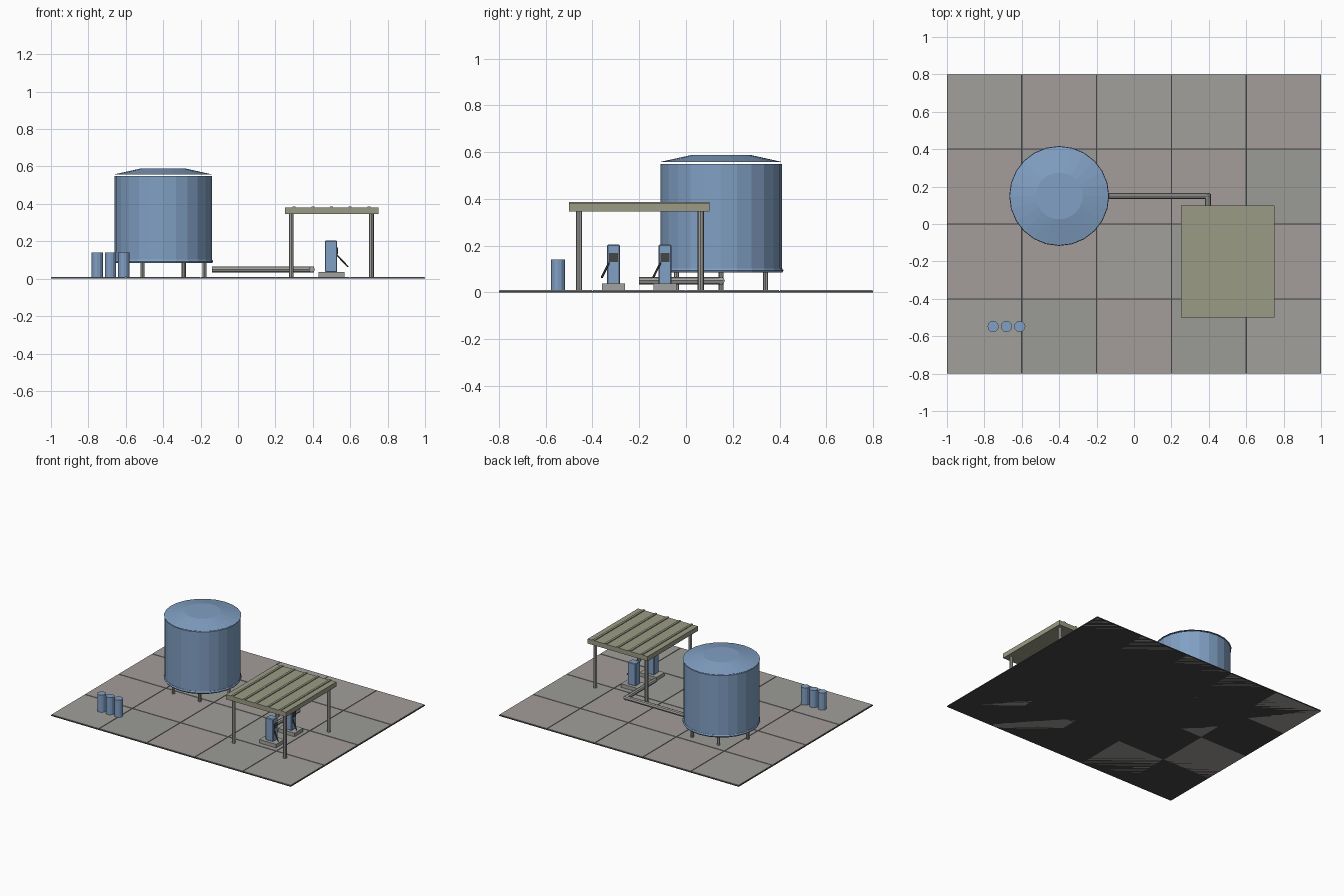
import bpy, random
from math import pi, cos, sin, radians
from mathutils import Vector

if "Cube" in bpy.data.objects:
    bpy.data.objects.remove(bpy.data.objects["Cube"])

random.seed(3)


def material(name, r, g, b):
    m = bpy.data.materials.new(name)
    m.diffuse_color = (r, g, b, 1)
    m.use_nodes = True
    m.node_tree.nodes["Principled BSDF"].inputs["Base Color"].default_value = m.diffuse_color
    return m


BLUE = material("blue_paint", 0.22, 0.35, 0.55)
OLIVE = material("olive_roof", 0.33, 0.33, 0.24)
DARK = material("dark_grey", 0.06, 0.06, 0.06)
STEEL = material("steel", 0.36, 0.36, 0.35)
CONCRETE = [material("concrete_%d" % i, *c) for i, c in enumerate(
    [(0.36, 0.35, 0.33), (0.33, 0.33, 0.31), (0.37, 0.34, 0.32)])]


def finish(name, mat):
    o = bpy.context.object
    o.name = name
    o.data.materials.append(mat)
    return o


def box(name, x, y, z, mat):
    """Box from (min, max) ranges."""
    bpy.ops.mesh.primitive_cube_add(size=1, location=[(r[0] + r[1]) / 2 for r in (x, y, z)])
    o = finish(name, mat)
    o.scale = [r[1] - r[0] for r in (x, y, z)]
    return o


def rod(name, a, b, r, mat, sides=8, top=None):
    """Cylinder or frustum from point a to point b."""
    a, b = Vector(a), Vector(b)
    d = b - a
    bpy.ops.mesh.primitive_cone_add(
        vertices=sides, radius1=r, radius2=r if top is None else top,
        depth=d.length, location=(a + b) / 2,
        rotation=d.to_track_quat('Z', 'Y').to_euler())
    return finish(name, mat)


# Paved ground: dark slab showing in the joints between the tiles
box("ground_slab", (-1, 1), (-0.8, 0.8), (0, 0.006), DARK)
for i in range(5):
    for j in range(4):
        x, y = -1 + 0.4 * i, -0.8 + 0.4 * j
        box("paving_tile", (x + 0.003, x + 0.397), (y + 0.003, y + 0.397),
            (0, 0.01), random.choice(CONCRETE))

# Storage tank with separate shallow roof, base ring and six legs
tx, ty = -0.4, 0.15
rod("tank_body", (tx, ty, 0.085), (tx, ty, 0.55), 0.26, BLUE, 24)
rod("tank_roof", (tx, ty, 0.557), (tx, ty, 0.588), 0.265, BLUE, 24, top=0.125)
bpy.ops.mesh.primitive_torus_add(major_segments=24, minor_segments=6, major_radius=0.257,
                                 minor_radius=0.01, location=(tx, ty, 0.093))
finish("tank_base_ring", BLUE)
for k in range(6):
    x, y = tx + 0.22 * cos(k * pi / 3), ty + 0.22 * sin(k * pi / 3)
    rod("tank_leg", (x, y, 0.01), (x, y, 0.09), 0.011, STEEL)

# Supply pipes from tank to pumps
rod("supply_pipe", (-0.14, ty, 0.05), (0.405, ty, 0.05), 0.016, STEEL)
rod("branch_pipe", (0.395, 0.16, 0.05), (0.395, -0.2, 0.05), 0.016, STEEL)

# Canopy with ribs and four posts
box("canopy_roof", (0.25, 0.75), (-0.5, 0.1), (0.345, 0.38), OLIVE)
for k in range(5):
    x = 0.3 + 0.1 * k
    box("canopy_rib", (x - 0.008, x + 0.008), (-0.5, 0.1), (0.375, 0.386), OLIVE)
for x in (0.285, 0.713):
    for y in (-0.457, 0.063):
        rod("canopy_post", (x, y, 0.01), (x, y, 0.35), 0.013, STEEL)

# Two fuel pumps
for y in (-0.31, -0.09):
    box("pump_island", (0.43, 0.57), (y - 0.05, y + 0.05), (0.01, 0.037), STEEL)
    body = box("pump_body", (0.465, 0.53), (y - 0.028, y + 0.028), (0.035, 0.204), BLUE)
    bpy.ops.object.transform_apply(location=False, rotation=False, scale=True)
    bevel = body.modifiers.new("edge_bevel", 'BEVEL')
    bevel.width = 0.004
    bevel.segments = 1
    box("pump_display", (0.525, 0.534), (y - 0.02, y + 0.02), (0.13, 0.168), DARK)
    rod("pump_hose", (0.53, y - 0.02, 0.125), (0.588, y - 0.05, 0.064), 0.0045, DARK, 6)

# Row of three barrels
for k in range(3):
    x = -0.753 + 0.071 * k
    rod("barrel", (x, -0.548, 0.01), (x, -0.548, 0.14), 0.03, BLUE, 12)
